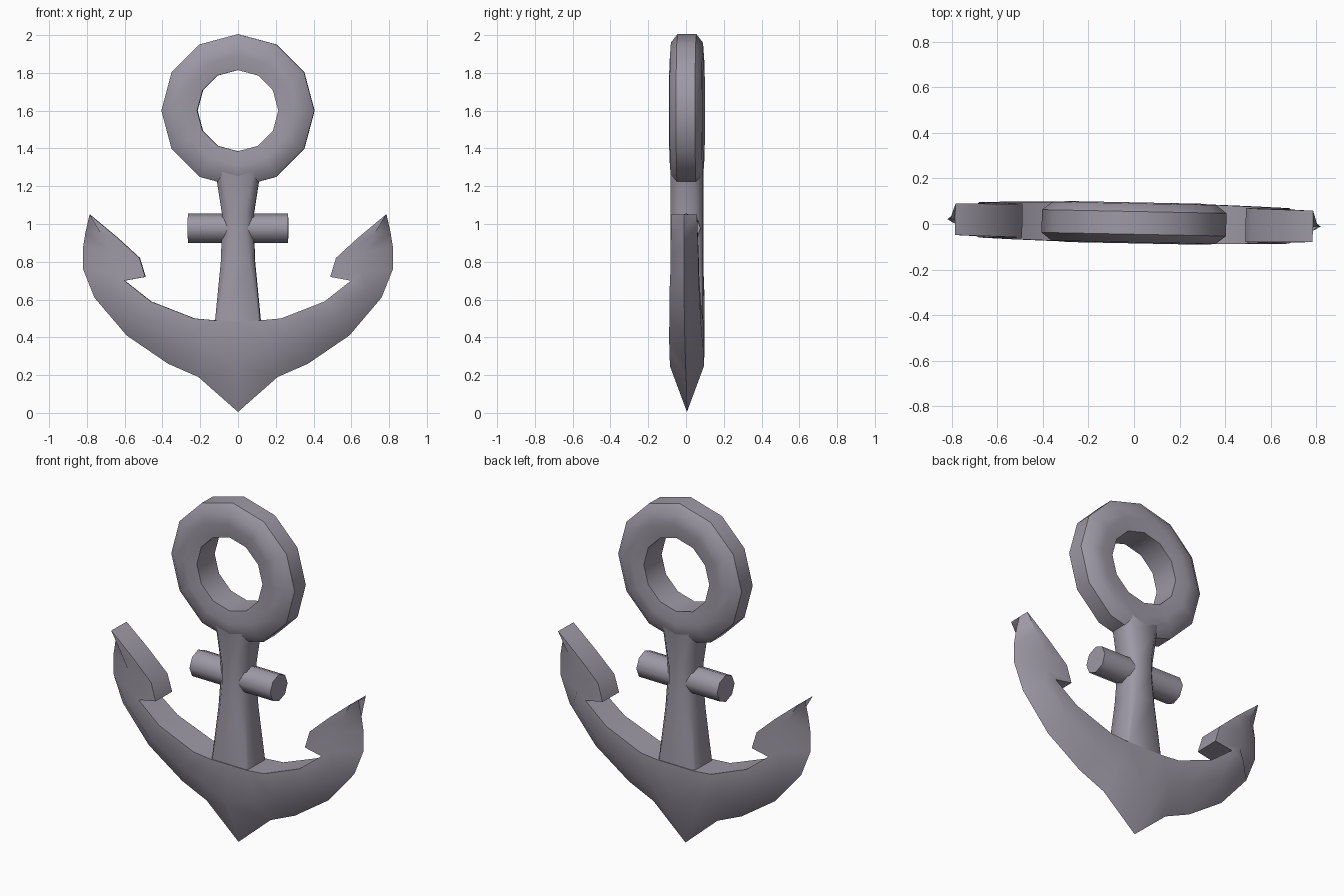
import bpy, bmesh, math
from mathutils import Matrix

if "Cube" in bpy.data.objects:
    bpy.data.objects.remove(bpy.data.objects["Cube"], do_unlink=True)

iron = bpy.data.materials.new("grey iron")
iron.use_nodes = True
COLOUR = (0.34, 0.32, 0.38, 1)
iron.diffuse_color = COLOUR
iron.node_tree.nodes["Principled BSDF"].inputs["Base Color"].default_value = COLOUR

# the whole anchor is turned very slightly about the vertical
TURN = Matrix.Translation((0, 0.005, 0)) @ Matrix.Rotation(-0.02, 4, 'Z')


def loft(name, sections, closed=False, mirror=False, caps=(True, True), smooth=40):
    """Skin a list of equal-length point loops into one smooth-shaded part."""
    bm = bmesh.new()
    rings = [[bm.verts.new(p) for p in s] for s in sections]
    pairs = list(zip(rings, rings[1:]))
    if closed:
        pairs.append((rings[-1], rings[0]))
    else:
        for ring, wanted in zip((rings[0], rings[-1]), caps):
            if wanted:
                bm.faces.new(ring)
    for a, b in pairs:
        for i in range(len(a)):
            j = (i + 1) % len(a)
            bm.faces.new((a[i], a[j], b[j], b[i]))
    if mirror:
        geom = bm.verts[:] + bm.edges[:] + bm.faces[:]
        copy = bmesh.ops.duplicate(bm, geom=geom)["geom"]
        verts = [v for v in copy if isinstance(v, bmesh.types.BMVert)]
        bmesh.ops.scale(bm, vec=(-1, 1, 1), verts=verts)
    bmesh.ops.remove_doubles(bm, verts=bm.verts, dist=0.0005)
    bmesh.ops.recalc_face_normals(bm, faces=bm.faces)
    bmesh.ops.transform(bm, matrix=TURN, verts=bm.verts)
    mesh = bpy.data.meshes.new(name)
    bm.to_mesh(mesh)
    bm.free()
    mesh.materials.append(iron)
    ob = bpy.data.objects.new(name, mesh)
    bpy.context.collection.objects.link(ob)
    bpy.ops.object.select_all(action='DESELECT')
    ob.select_set(True)
    bpy.context.view_layer.objects.active = ob
    bpy.ops.object.shade_smooth_by_angle(angle=math.radians(smooth))
    return ob


# ring: twelve-sided, flat inner wall and rounded outer rim
ring_profile = [(0.215, -0.08), (0.29, -0.09), (0.36, -0.085), (0.405, -0.05),
                (0.405, 0.05), (0.36, 0.085), (0.29, 0.09), (0.215, 0.08)]
ring_sections = []
for k in range(12):
    a = k * math.tau / 12
    ring_sections.append([(r * math.cos(a), y, 1.6 + r * math.sin(a))
                          for r, y in ring_profile])
loft("ring", ring_sections, closed=True, smooth=50)


# shank: square at the foot, chamfered towards the ring (height, half width, chamfer)
def shank_section(z, w, c, d=0.086):
    half = [(w, -d + c), (w, d - c), (w - c, d), (c - w, d)]
    return [(x, y, z) for x, y in half + [(-x, -y) for x, y in half]]


loft("shank", [shank_section(*s) for s in (
    (0.4, 0.125, 0.01), (0.49, 0.12, 0.012), (0.8, 0.09, 0.03), (0.95, 0.085, 0.04),
    (1.06, 0.085, 0.04), (1.22, 0.11, 0.04), (1.33, 0.14, 0.04))], smooth=50)

# crossbar: eight-sided rod
loft("crossbar", [[(x, 0.078 * math.cos(a), 0.978 + 0.078 * math.sin(a))
                   for a in (k * math.tau / 8 for k in range(8))]
                  for x in (-0.265, 0.265)], smooth=50)

# arms and flukes: keel point, inner edge point and half depth of each section
arm = [((0, 0.005), (0, 0.49), 0.09), ((0.21, 0.19), (0.12, 0.49), 0.09),
       ((0.37, 0.26), (0.23, 0.5), 0.088), ((0.59, 0.41), (0.46, 0.59), 0.083),
       ((0.76, 0.61), (0.6, 0.7), 0.078), ((0.82, 0.76), (0.49, 0.72), 0.075),
       ((0.82, 0.88), (0.52, 0.82), 0.073), ((0.807, 0.96), (0.64, 0.93), 0.071),
       ((0.786, 1.05), (0.784, 1.05), 0.069)]


def arm_section(keel, inner, d):
    mx, mz = [k + 0.5 * (i - k) for k, i in zip(keel, inner)]
    return [(keel[0], 0, keel[1]), (mx, d, mz), (inner[0], d, inner[1]),
            (inner[0], -d, inner[1]), (mx, -d, mz)]


loft("arms", [arm_section(*s) for s in arm], mirror=True, caps=(False, True), smooth=50)
